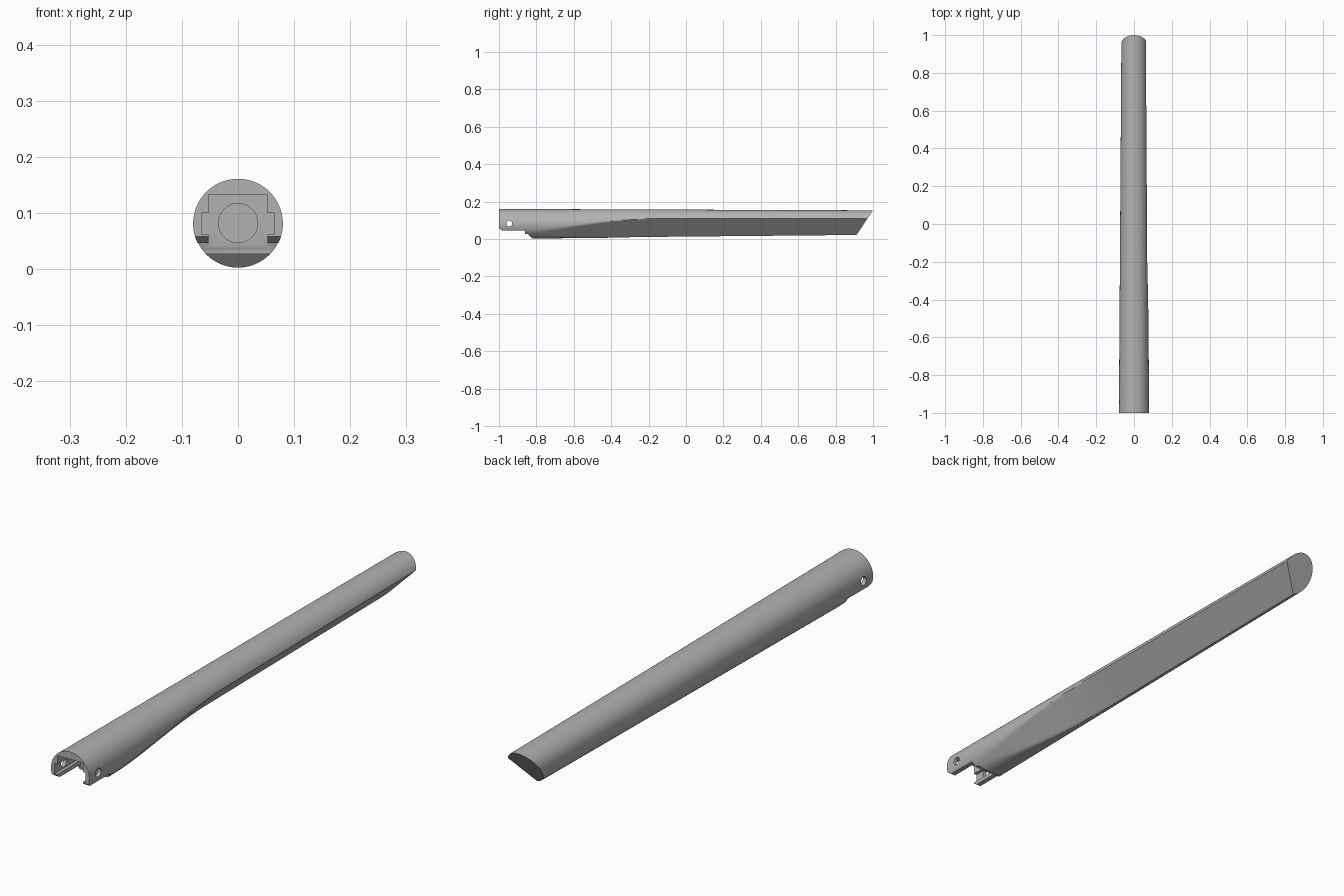
import bpy, bmesh, math
from mathutils import Vector, Matrix

if "Cube" in bpy.data.objects:
    bpy.data.objects.remove(bpy.data.objects["Cube"], do_unlink=True)

grey = bpy.data.materials.new("satin_grey")
grey.use_nodes = True
grey.diffuse_color = (0.45, 0.45, 0.45, 1)
grey.node_tree.nodes["Principled BSDF"].inputs["Base Color"].default_value = grey.diffuse_color


def make_object(name, bm):
    bmesh.ops.recalc_face_normals(bm, faces=bm.faces)
    mesh = bpy.data.meshes.new(name)
    bm.to_mesh(mesh)
    bm.free()
    mesh.materials.append(grey)
    obj = bpy.data.objects.new(name, mesh)
    bpy.context.collection.objects.link(obj)
    return obj


def prism(name, profile, place, offset):
    """Extrude a flat outline; place maps its 2D points to 3D."""
    bm = bmesh.new()
    face = bm.faces.new([bm.verts.new(place(*p)) for p in profile])
    geom = bmesh.ops.extrude_face_region(bm, geom=[face])["geom"]
    moved = [v for v in geom if isinstance(v, bmesh.types.BMVert)]
    bmesh.ops.translate(bm, verts=moved, vec=offset)
    return make_object(name, bm)


def cylinder(name, radius, depth, center, axis):
    bm = bmesh.new()
    turn = Matrix.Rotation(math.pi / 2, 4, axis)
    bmesh.ops.create_cone(bm, cap_ends=True, segments=48, radius1=radius, radius2=radius,
                          depth=depth, matrix=Matrix.Translation(center) @ turn)
    return make_object(name, bm)


# Tapered round bar with a flat that grows along its lower left side
SIDES = 72
FLAT_ANGLE = math.radians(-42.5)
FLAT_DIR = Vector((math.cos(FLAT_ANGLE), math.sin(FLAT_ANGLE)))


def section(y):
    k = (y + 1) / 2
    radius = 0.08 - 0.0135 * k
    center = 0.081 + 0.006 * k
    t = min(max((y + 0.85) / 0.7, 0), 1)
    limit = radius * (1 - 0.538 * t * t * (3 - 2 * t))
    ring = []
    for i in range(SIDES):
        a = math.tau * i / SIDES
        p = Vector((math.cos(a), math.sin(a))) * radius
        p -= FLAT_DIR * max(p.dot(FLAT_DIR) - limit, 0)
        ring.append(Vector((p.x, y, p.y + center)))
    return ring


rings = [section(-1 + 0.04 * i) for i in range(48)]
tip = section(0.96)
for p in tip:
    p.y = 0.91 + (p.z - 0.02) * 0.67
rings.append(tip)

bm = bmesh.new()
loops = [[bm.verts.new(p) for p in ring] for ring in rings]
for a, b in zip(loops, loops[1:]):
    for i in range(SIDES):
        j = (i + 1) % SIDES
        bm.faces.new((a[i], a[j], b[j], b[i]))
bm.faces.new(loops[0])
bm.faces.new(loops[-1])
handle = make_object("handle_body", bm)

# Cutters: stepped underside, keyed socket, deep bore and cross pin hole
under = [(-1.1, -0.1), (-1.1, 0.058), (-1, 0.058), (-0.985, 0.047), (-0.865, 0.047),
         (-0.86, 0.035), (-0.86, 0.027), (-0.845, 0.027), (-0.82, 0), (-0.82, -0.1)]
half_socket = [(0.053, 0.02), (0.053, 0.062), (0.065, 0.062),
               (0.065, 0.1), (0.053, 0.1), (0.053, 0.133)]
socket = half_socket + [(-x, z) for x, z in reversed(half_socket)]
# the socket stops where the stepped underside begins
cutters = [
    prism("underside_cutter", under, lambda y, z: (-0.2, y, z), (0.4, 0, 0)),
    prism("socket_cutter", socket, lambda x, z: (x, -1.1, z), (0, 0.238, 0)),
    cylinder("bore_cutter", 0.035, 0.5, (0, -0.85, 0.082), 'X'),
    cylinder("pin_hole_cutter", 0.016, 0.4, (0, -0.945, 0.083), 'Y'),
]

bpy.ops.object.select_all(action='DESELECT')
bpy.context.view_layer.objects.active = handle
handle.select_set(True)
for cutter in cutters:
    cutter.hide_render = True
    mod = handle.modifiers.new(cutter.name, 'BOOLEAN')
    mod.operation = 'DIFFERENCE'
    mod.solver = 'EXACT'
    mod.object = cutter
    bpy.ops.object.modifier_apply(modifier=mod.name)
    bpy.data.objects.remove(cutter, do_unlink=True)

bpy.ops.object.shade_smooth_by_angle(angle=math.radians(25))
